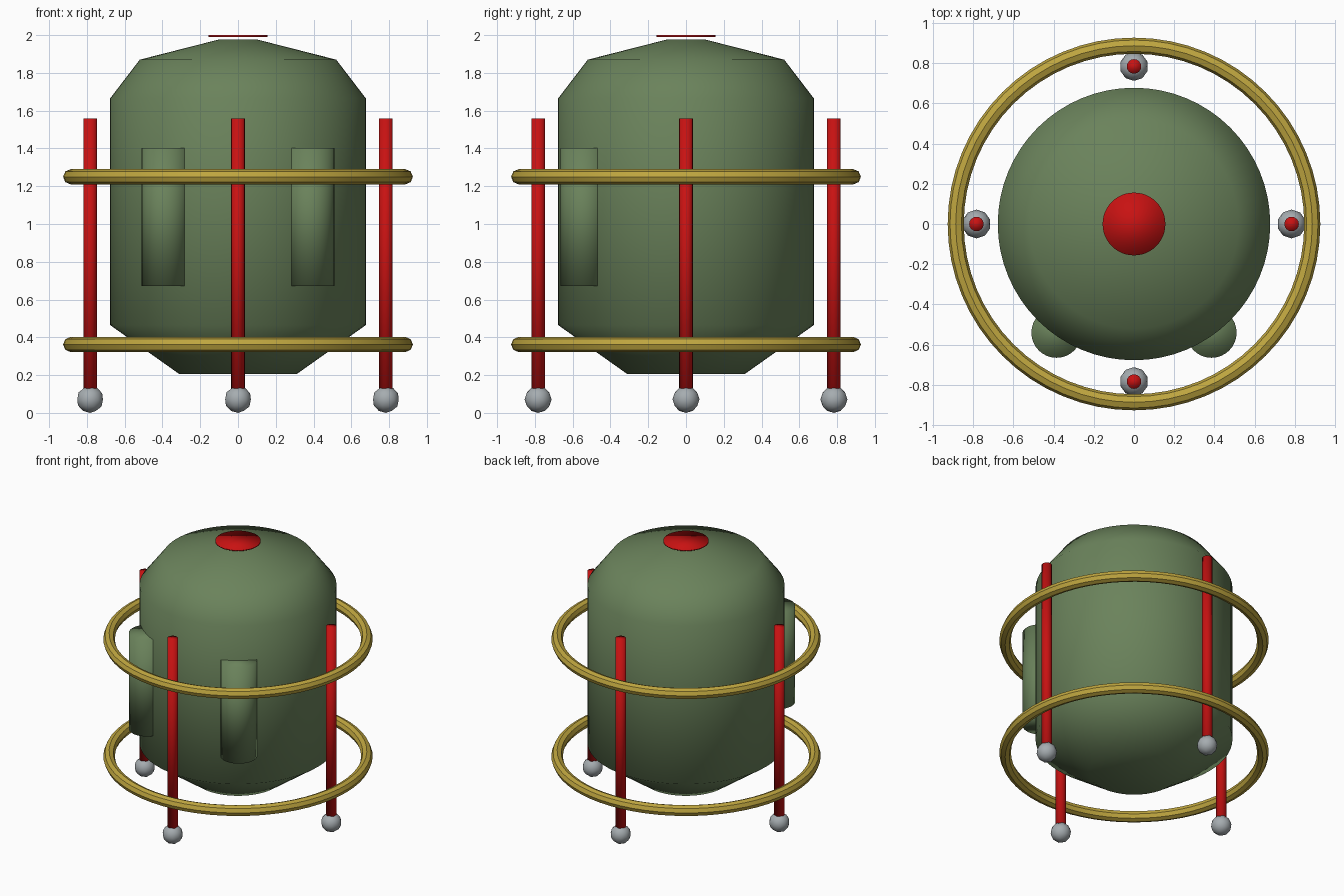
import bpy, bmesh, math

if "Cube" in bpy.data.objects:
    bpy.data.objects.remove(bpy.data.objects["Cube"])


def material(name, rgb):
    m = bpy.data.materials.new(name)
    m.diffuse_color = (*rgb, 1)
    m.use_nodes = True
    m.node_tree.nodes["Principled BSDF"].inputs["Base Color"].default_value = m.diffuse_color
    return m


GREEN = material("moss green", (0.145, 0.225, 0.105))
RED = material("red", (0.58, 0.006, 0.006))
GOLD = material("brass", (0.52, 0.38, 0.05))
GREY = material("grey metal", (0.38, 0.415, 0.435))


def finish(obj, name, mat):
    obj.name = name
    obj.data.materials.append(mat)
    for p in obj.data.polygons:
        p.use_smooth = True
    return obj


def lathe(name, profile, segments, mat, location=(0, 0, 0)):
    """Closed solid of revolution with flat end caps; profile runs upward."""
    bm = bmesh.new()
    rings = []
    for r, z in profile:
        angles = [2 * math.pi * i / segments for i in range(segments)]
        rings.append([bm.verts.new((r * math.cos(a), r * math.sin(a), z)) for a in angles])
    for low, high in zip(rings, rings[1:]):
        for i in range(segments):
            j = (i + 1) % segments
            bm.faces.new((low[i], low[j], high[j], high[i]))
    bm.faces.new(rings[0][::-1])
    bm.faces.new(rings[-1])
    mesh = bpy.data.meshes.new(name)
    bm.to_mesh(mesh)
    bm.free()
    obj = bpy.data.objects.new(name, mesh)
    bpy.context.collection.objects.link(obj)
    obj.location = location
    return finish(obj, name, mat)


# Main tank with tapered bottom and domed top
lathe("tank_body", [(0.31, 0.205), (0.677, 0.465), (0.677, 1.665), (0.52, 1.87), (0.1, 1.977)],
      64, GREEN)

# Round hatch plate on top
lathe("top_hatch", [(0.156, 1.99), (0.156, 2.0)], 48, RED)

# Two side pods half sunk into the front of the tank
for side, x in (("left", -0.385), ("right", 0.385)):
    lathe(f"pod_{side}", [(0.125, 0.672), (0.125, 1.403)], 32, GREEN, (x, -0.54, 0))

# Four upright poles with ball feet
for i in range(4):
    a = i * math.pi / 2
    x, y = 0.783 * math.cos(a), 0.783 * math.sin(a)
    lathe(f"pole_{i + 1}", [(0.036, 0.08), (0.036, 1.558)], 16, RED, (x, y, 0))
    bpy.ops.mesh.primitive_ico_sphere_add(subdivisions=2, radius=0.0715, location=(x, y, 0.0715))
    finish(bpy.context.object, f"ball_foot_{i + 1}", GREY)

# Two faceted hoops around the poles
for name, z in (("lower_hoop", 0.362), ("upper_hoop", 1.25)):
    bpy.ops.mesh.primitive_torus_add(major_radius=0.886, minor_radius=0.04, major_segments=64,
                                     minor_segments=8, location=(0, 0, z))
    finish(bpy.context.object, name, GOLD)
    bpy.ops.object.shade_smooth_by_angle(angle=math.radians(30))
